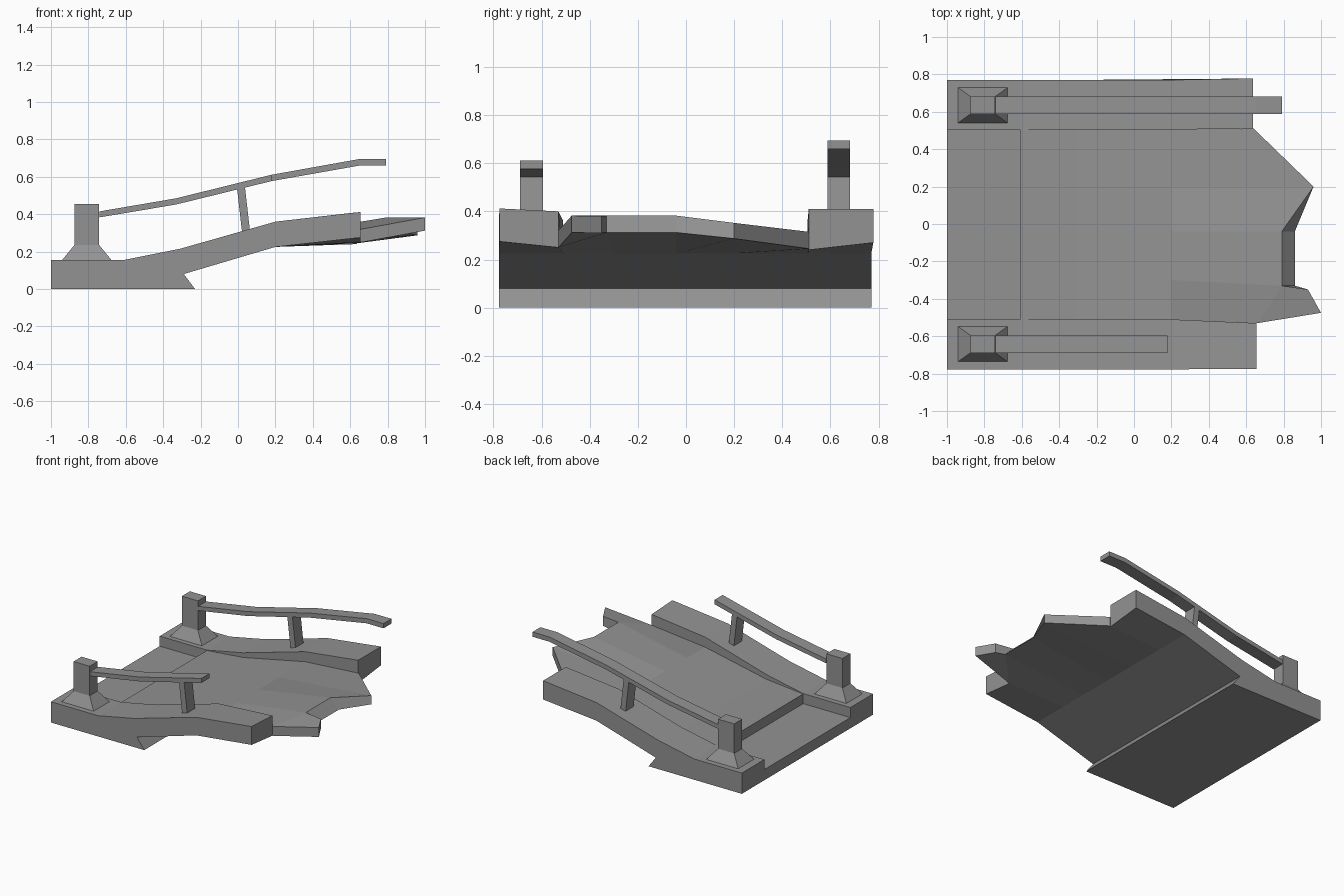
import bpy, bmesh

if "Cube" in bpy.data.objects:
    bpy.data.objects.remove(bpy.data.objects["Cube"])

stone = bpy.data.materials.new("dark_grey")
stone.diffuse_color = (0.29, 0.29, 0.29, 1)
stone.use_nodes = True
stone.node_tree.nodes["Principled BSDF"].inputs["Base Color"].default_value = stone.diffuse_color


def make(name, verts, faces):
    mesh = bpy.data.meshes.new(name)
    bm = bmesh.new()
    vs = [bm.verts.new(v) for v in verts]
    for f in faces:
        bm.faces.new([vs[i] for i in f])
    bmesh.ops.recalc_face_normals(bm, faces=bm.faces)
    bm.to_mesh(mesh)
    bm.free()
    mesh.materials.append(stone)
    ob = bpy.data.objects.new(name, mesh)
    bpy.context.collection.objects.link(ob)
    return ob


def bridge(name, a, b):
    """Solid between two matching closed loops."""
    n = len(a)
    sides = [(i, (i + 1) % n, n + (i + 1) % n, n + i) for i in range(n)]
    return make(name, a + b, sides + [tuple(range(n)), tuple(range(n, 2 * n))])


def prism(name, profile, y0, y1):
    return bridge(name, [(x, y0, z) for x, z in profile],
                  [(x, y1, z) for x, z in profile])


foot = [(-1, 0), (-0.23, 0), (-0.29, 0.08), (0.2, 0.225)]
curb_top = [(0.2, 0.36), (-0.31, 0.215), (-0.61, 0.155), (-1, 0.155)]


def curb(name, y_in, y_out, end_x, inner_end, outer_end):
    """Raised edge whose broken end is slightly twisted."""
    def loop(y, y_end, z_bot, z_top):
        return ([(x, y, z) for x, z in foot]
                + [(end_x, y_end, z_bot), (end_x, y_end, z_top)]
                + [(x, y, z) for x, z in curb_top])
    bridge(name, loop(y_in, *inner_end), loop(y_out, *outer_end))


curb("back_curb", 0.505, 0.77, 0.635, (0.51, 0.24, 0.41), (0.778, 0.27, 0.41))
curb("front_curb", -0.51, -0.777, 0.655, (-0.53, 0.25, 0.40), (-0.775, 0.275, 0.412))

# Walkway between the curbs, with the sunken landing
prism("walkway", foot + [(0.2, 0.285), (-0.31, 0.18), (-0.61, 0.152),
                         (-0.61, 0.08), (-1, 0.08)], -0.51, 0.505)

# Broken end of the walkway: base y, y, top x, bottom x, top z, bottom z
edge = [(0.505, 0.51, 0.64, 0.64, 0.315, 0.245), (0.2, 0.2, 0.96, 0.96, 0.352, 0.287),
        (-0.04, -0.04, 0.79, 0.86, 0.382, 0.312), (-0.3, -0.33, 0.79, 0.86, 0.382, 0.312),
        (-0.51, -0.53, 0.66, 0.66, 0.32, 0.25)]
verts, faces = [], []
for yb, y, xt, xb, zt, zb in edge:
    verts += [(0.2, yb, 0.225), (0.2, yb, 0.285), (xt, y, zt), (xb, y, zb)]
for i in range(len(edge) - 1):
    for j in range(4):
        k = (j + 1) % 4
        faces.append((4 * i + j, 4 * i + k, 4 * i + 4 + k, 4 * i + 4 + j))
last = 4 * (len(edge) - 1)
faces += [(0, 1, 2, 3), tuple(last + j for j in range(4))]
make("broken_walkway_end", verts, faces)

# Jagged splinter left on the broken edge
bridge("splinter",
       [(0.79, -0.33, 0.382), (0.93, -0.35, 0.38), (1, -0.475, 0.382), (0.66, -0.53, 0.32)],
       [(0.86, -0.33, 0.312), (0.93, -0.35, 0.31), (1, -0.475, 0.312), (0.66, -0.53, 0.25)])

# Railings: flared post base, post, handrail and leaning baluster
rail_top = [(-0.74, 0.415), (-0.33, 0.485), (0.18, 0.611), (0.65, 0.695), (0.79, 0.695)]
rail_bot = [(-0.74, 0.383), (-0.33, 0.452), (0.18, 0.577), (0.65, 0.66), (0.79, 0.66)]


def rect(x0, x1, y0, y1, z):
    return [(x0, y0, z), (x1, y0, z), (x1, y1, z), (x0, y1, z)]


for side, c, count in (("back", 0.635, 5), ("front", -0.642, 3)):
    y0, y1 = c - 0.047, c + 0.047
    bridge(side + "_post_base", rect(-0.942, -0.675, c - 0.095, c + 0.095, 0.153),
           rect(-0.875, -0.742, y0, y1, 0.235))
    bridge(side + "_post", rect(-0.875, -0.742, y0, y1, 0.235),
           rect(-0.875, -0.742, y0, y1, 0.455))
    prism(side + "_handrail", rail_top[:count] + rail_bot[:count][::-1], y0, y1)
    prism(side + "_baluster", [(0.022, 0.30), (0.064, 0.31), (0.036, 0.555),
                               (-0.006, 0.545)], y0, y1)
